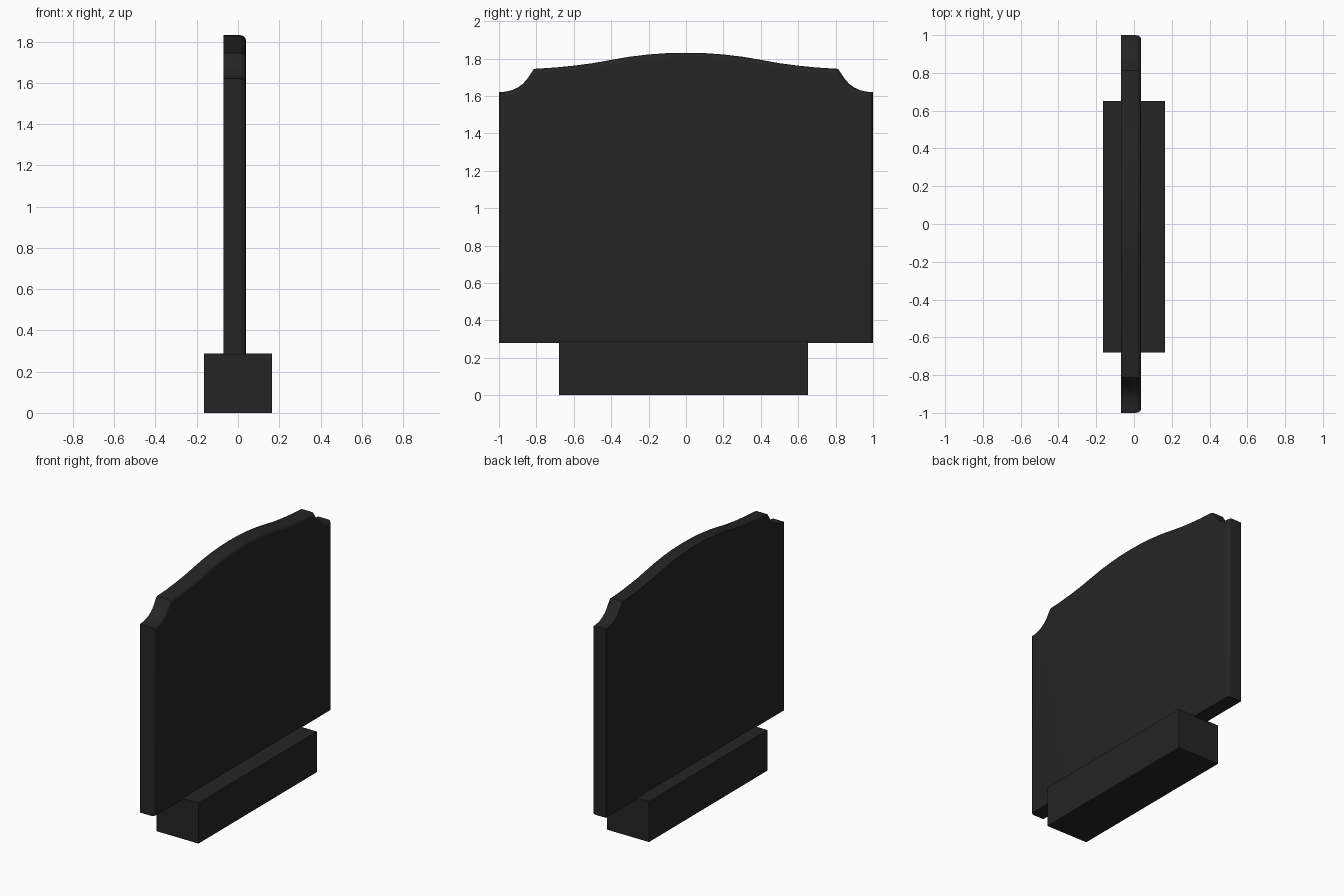
import bpy, bmesh, math
from mathutils import Vector

if "Cube" in bpy.data.objects:
    bpy.data.objects.remove(bpy.data.objects["Cube"])

stone = bpy.data.materials.new("dark_granite")
stone.diffuse_color = (0.018, 0.018, 0.018, 1)
stone.use_nodes = True
stone.node_tree.nodes["Principled BSDF"].inputs["Base Color"].default_value = stone.diffuse_color


def finish(bm, name):
    bmesh.ops.recalc_face_normals(bm, faces=bm.faces)
    mesh = bpy.data.meshes.new(name)
    bm.to_mesh(mesh)
    bm.free()
    mesh.materials.append(stone)
    ob = bpy.data.objects.new(name, mesh)
    bpy.context.collection.objects.link(ob)
    bpy.ops.object.select_all(action='DESELECT')
    ob.select_set(True)
    bpy.context.view_layer.objects.active = ob
    bpy.ops.object.shade_smooth_by_angle(angle=math.radians(30))
    return ob


# Slab outline (y, z): right half from bottom to crown, then mirrored
half = [(1, 0.28), (1, 1.62), (0.965, 1.623), (0.93, 1.631), (0.9, 1.645),
        (0.872, 1.665), (0.85, 1.69), (0.83, 1.72), (0.813, 1.745),
        (0.7, 1.752), (0.6, 1.762), (0.5, 1.775), (0.4, 1.793),
        (0.3, 1.81), (0.2, 1.822), (0.1, 1.829)]
outline = [Vector(p) for p in half] + [Vector((0, 1.831))]
outline += [Vector((-y, z)) for y, z in reversed(half)]
n = len(outline)


def inset(d):
    """Move the outline inwards by d, leaving the bottom edge straight."""
    out = []
    for i, p in enumerate(outline):
        if i in (0, n - 1):
            out.append(Vector((p.x - math.copysign(d, p.x), p.y)))
            continue
        a = (p - outline[i - 1]).normalized()
        b = (outline[i + 1] - p).normalized()
        na, nb = Vector((-a.y, a.x)), Vector((-b.y, b.x))
        out.append(p + (na + nb) * d / (1 + na.dot(nb)))
    return out


# Slab: flat back, rounded edge on the +x face
bm = bmesh.new()
sections = [(-0.07, 0)]
for k in range(6):
    t = math.radians(18 * k)
    sections.append((0.008 + 0.03 * math.sin(t), 0.024 * (1 - math.cos(t))))
rings = [[bm.verts.new((x, p.x, p.y)) for p in inset(d)] for x, d in sections]
for r, s in zip(rings, rings[1:]):
    for i in range(n):
        j = (i + 1) % n
        bm.faces.new((r[i], r[j], s[j], s[i]))
bm.faces.new(rings[0])
bm.faces.new(rings[-1])
finish(bm, "headstone_slab")

# Plinth block under the slab
bm = bmesh.new()
bmesh.ops.create_cube(bm, size=1)
bmesh.ops.scale(bm, vec=(0.33, 1.33, 0.288), verts=bm.verts)
bmesh.ops.translate(bm, vec=(0, -0.014, 0.144), verts=bm.verts)
finish(bm, "plinth")
